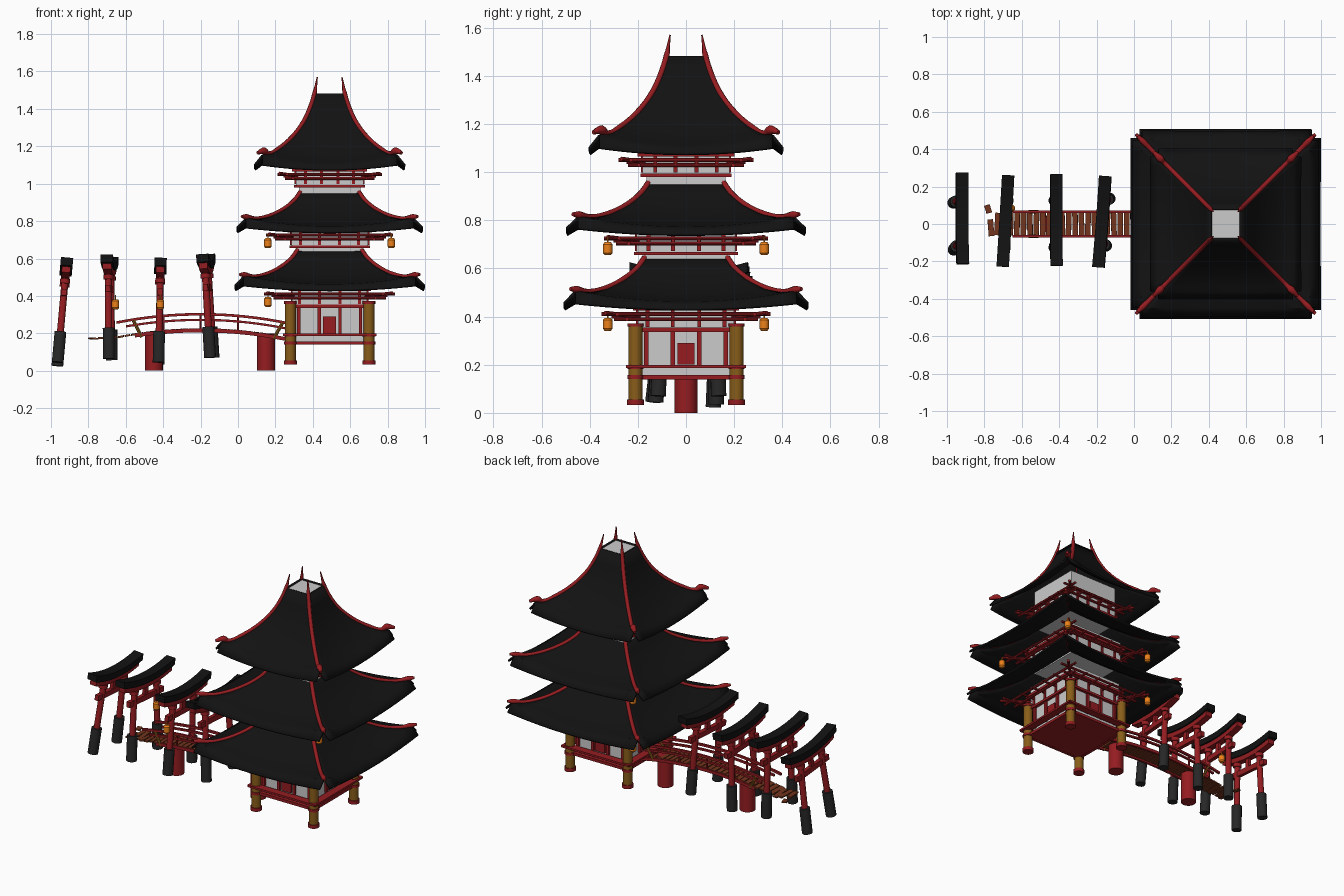
import bpy, bmesh, random
from math import pi
from mathutils import Matrix, Vector, Euler

if "Cube" in bpy.data.objects:
    bpy.data.objects.remove(bpy.data.objects["Cube"])

random.seed(4)
C = 0.49  # pagoda centre on x


def material(name, rgb):
    m = bpy.data.materials.new(name)
    m.diffuse_color = (*rgb, 1)
    m.use_nodes = True
    m.node_tree.nodes["Principled BSDF"].inputs["Base Color"].default_value = m.diffuse_color
    return m


RED = material("red_lacquer", (0.30, 0.012, 0.015))
BLACK = material("black_tile", (0.006, 0.006, 0.006))
DARK = material("dark_footing", (0.02, 0.02, 0.02))
WHITE = material("white_plaster", (0.62, 0.62, 0.62))
GOLD = material("golden_wood", (0.25, 0.11, 0.01))
PLANK = material("plank_wood", (0.17, 0.035, 0.012))
ORANGE = material("lantern_paper", (0.85, 0.22, 0.01))


def box(bm, c, size, rot=(0, 0, 0)):
    m = Matrix.Translation(c) @ Euler(rot).to_matrix().to_4x4() @ Matrix.Diagonal((*size, 1))
    bmesh.ops.create_cube(bm, size=1, matrix=m)


def rod(bm, p, q, r, n=12, r2=None):
    p, q = Vector(p), Vector(q)
    d = q - p
    m = Matrix.Translation((p + q) / 2) @ d.to_track_quat('Z', 'Y').to_matrix().to_4x4()
    bmesh.ops.create_cone(bm, cap_ends=True, segments=n, radius1=r, radius2=r if r2 is None else r2,
                          depth=d.length, matrix=m)


def sweep_box(bm, path, w, h, across):
    # rectangular bar through a list of points
    a = Vector(across) * w / 2
    up = Vector((0, 0, h / 2))
    rings = [[bm.verts.new(Vector(p) + o) for o in (a + up, -a + up, -a - up, a - up)] for p in path]
    for s, t in zip(rings, rings[1:]):
        for i in range(4):
            bm.faces.new((s[i], s[(i + 1) % 4], t[(i + 1) % 4], t[i]))
    bm.faces.new(rings[0])
    bm.faces.new(rings[-1])


def finish(bm, name, mat, matrix=None, smooth=True):
    bmesh.ops.recalc_face_normals(bm, faces=bm.faces)
    me = bpy.data.meshes.new(name)
    bm.to_mesh(me)
    bm.free()
    ob = bpy.data.objects.new(name, me)
    bpy.context.collection.objects.link(ob)
    me.materials.append(mat)
    if matrix:
        ob.matrix_world = matrix
    if smooth:
        bpy.ops.object.select_all(action='DESELECT')
        ob.select_set(True)
        bpy.context.view_layer.objects.active = ob
        bpy.ops.object.shade_smooth_by_angle(angle=0.6)
    return ob


def fourfold(bm):
    # copy the south side to all four sides
    src = bm.verts[:] + bm.edges[:] + bm.faces[:]
    for k in (1, 2, 3):
        new = bmesh.ops.duplicate(bm, geom=src)["geom"]
        bmesh.ops.rotate(bm, verts=[v for v in new if isinstance(v, bmesh.types.BMVert)],
                         matrix=Matrix.Rotation(k * pi / 2, 3, 'Z'))


AT = Matrix.Translation((C, 0, 0))


def lantern(name, c):
    bm = bmesh.new()
    x, y, z = c
    for a, b, r, s in ((-.027, -.018, .013, .02), (-.018, .018, .02, .02), (.018, .027, .02, .013)):
        rod(bm, (x, y, z + a), (x, y, z + b), r, 12, s)
    rod(bm, (x, y, z + .027), (x, y, z + .05), .004, 6)
    finish(bm, name, ORANGE)


# roofs: hip profile (distance, height), then the flared eave row
def roof(n, hip, eave, rib_ends):
    bm = bmesh.new()
    N = 16
    top, last = hip[0][0], hip[-1][0]
    rows = []
    for d, z in hip + [eave]:
        f = min(1, (d - top) / (last - top))
        half = min(d, last)
        sag = (0.045 if d <= last else 0.025) * f ** 1.5
        rows.append([bm.verts.new((half * t, -d, z - sag * (1 - t * t)))
                     for t in [2 * i / N - 1 for i in range(N + 1)]])
    for a, b in zip(rows, rows[1:]):
        for i in range(N):
            bm.faces.new((a[i], b[i], b[i + 1], a[i + 1]))
    fourfold(bm)
    ob = finish(bm, f"roof_{n}", BLACK, AT)
    s = ob.modifiers.new("thickness", 'SOLIDIFY')
    s.thickness = 0.012
    s.offset = 0
    # red hip ribs
    cu = bpy.data.curves.new(f"roof_ribs_{n}", 'CURVE')
    cu.dimensions = '3D'
    cu.bevel_depth = 1
    cu.bevel_resolution = 2
    cu.use_fill_caps = True
    cu.resolution_u = 4
    path = rib_ends[0] + [(d, z + .006, .012) for d, z in hip[:-1]] + rib_ends[1]
    for sx in (1, -1):
        for sy in (1, -1):
            sp = cu.splines.new('BEZIER')
            sp.bezier_points.add(len(path) - 1)
            for p, (d, z, r) in zip(sp.bezier_points, path):
                p.co = (sx * d, sy * d, z)
                p.radius = r
                p.handle_left_type = p.handle_right_type = 'AUTO'
    ob = bpy.data.objects.new(f"roof_ribs_{n}", cu)
    bpy.context.collection.objects.link(ob)
    ob.location.x = C
    cu.materials.append(RED)
    bpy.ops.object.select_all(action='DESELECT')
    ob.select_set(True)
    bpy.context.view_layer.objects.active = ob
    bpy.ops.object.convert(target='MESH')


low = [(.165, .65), (.20, .60), (.26, .55), (.34, .51), (.41, .497), (.46, .502)]
roof(1, low, (.505, .455), ([], [(.455, .512, .016), (.48, .515, .008)]))
roof(2, [(d - (.012 if d > .3 else .015), z + .31) for d, z in low], (.495, .765),
     ([], [(.445, .822, .016), (.47, .825, .008)]))
roof(3, [(.08, 1.48), (.105, 1.40), (.14, 1.325), (.20, 1.245), (.27, 1.185), (.33, 1.155), (.36, 1.15)],
     (.40, 1.10), ([(.066, 1.57, .003), (.074, 1.52, .007)], [(.35, 1.175, .02), (.385, 1.165, .009)]))

# white walls and roof cap
bm = bmesh.new()
for h, z0, z1 in ((.185, .15, .36), (.20, .35, .50), (.18, .60, .67), (.205, .665, .80),
                  (.165, .92, .99), (.18, .985, 1.20), (.079, 1.465, 1.474)):
    box(bm, (0, 0, (z0 + z1) / 2), (2 * h, 2 * h, z1 - z0))
finish(bm, "white_walls", WHITE, AT, False)

# red beams, eave brackets and studs for each storey
for n, (zb, wall, reach) in enumerate(((.445, .20, .35), (.76, .205, .34), (1.085, .18, .28)), 1):
    bm = bmesh.new()
    k = reach / .35
    box(bm, (0, -wall - .01, zb - .012), (2 * wall + .04, .022, .016))
    box(bm, (0, -wall, zb - .098), (2 * wall + .02, .016, .014))
    rod(bm, (-reach, -.285 * k, zb - .035), (reach, -.285 * k, zb - .035), .008, 8)
    rod(bm, (-.30 * k, -.245 * k, zb - .056), (.30 * k, -.245 * k, zb - .056), .008, 8)
    for x in (-.16, -.055, .055, .16):
        rod(bm, (x * k, -wall, zb - .045), (x * k, -.31 * k, zb - .045), .007, 8)
        box(bm, (x * k, -wall, zb - .05), (.016, .014, .075))
    rod(bm, (-.18 * k, -.18 * k, zb - .048), (-.335 * k, -.335 * k, zb - .03), .009, 8)
    fourfold(bm)
    finish(bm, f"eave_brackets_{n}", RED, AT)

# ground storey: floor, beams, doors, posts
bm = bmesh.new()
box(bm, (0, -.21, .148), (.42, .02, .018))
box(bm, (0, -.225, .192), (.49, .05, .012))
box(bm, (0, -.20, .343), (.42, .02, .014))
box(bm, (0, -.19, .245), (.07, .016, .09))
for x in (-.165, -.055, .055, .165):
    box(bm, (x, -.19, .27), (.018, .018, .15))
for a, b, r in ((.032, .055, .035), (.14, .157, .034), (.182, .199, .034), (.358, .372, .034)):
    rod(bm, (-.21, -.21, a), (-.21, -.21, b), r, 16)
fourfold(bm)
box(bm, (0, 0, .146), (.41, .41, .012))
finish(bm, "ground_floor_frame", RED, AT)
bm = bmesh.new()
rod(bm, (-.21, -.21, .035), (-.21, -.21, .365), .029, 16)
fourfold(bm)
finish(bm, "corner_columns", GOLD, AT)

# hanging lanterns of the pagoda
for sy in (-1, 1):
    lantern("low_lantern", (C - .33, sy * .325, .368))
    for sx in (-1, 1):
        lantern("high_lantern", (C + sx * .33, sy * .325, .682))


# arched bridge
def arc(x, z):
    return z - .22 * (x + .2) ** 2


bm = bmesh.new()
for y in (-.066, .066):
    for x0, x1, z, w in ((-.55, .28, .215, .02), (-.60, .25, .272, .012), (-.65, .27, .302, .014)):
        xs = [x0 + (x1 - x0) * i / 16 for i in range(17)]
        sweep_box(bm, [(x, y, arc(x, z)) for x in xs], .014, w, (0, 1, 0))
    for x in (-.4, -.2, 0):
        rod(bm, (x, y, arc(x, .21)), (x, y, arc(x, .30)), .006, 8)
finish(bm, "bridge_rails", RED)
bm = bmesh.new()
for y in (-.066, .066):
    rod(bm, (-.515, y, .18), (-.56, y, .27), .009, 8)
    rod(bm, (.19, y, .17), (.24, y, .26), .009, 8)
finish(bm, "bridge_end_posts", GOLD)
bm = bmesh.new()
for i in range(26):
    x = -.66 + i * .0345
    box(bm, (x, 0, max(arc(x, .222), .178)), (.029, .13 + random.uniform(-.01, .01), .01),
        (0, .44 * (x + .2), random.uniform(-.04, .04)))
box(bm, (-.695, .01, .175), (.03, .13, .009), (0, -.05, .1))
box(bm, (-.73, .0, .175), (.03, .12, .009), (0, -.03, -.06))
box(bm, (-.765, -.02, .172), (.03, .09, .009), (0, .05, .08))
box(bm, (-.78, .08, .172), (.03, .045, .009), (0, .1, .3))
finish(bm, "bridge_planks", PLANK, smooth=False)
bm = bmesh.new()
for x in (-.45, .15):
    rod(bm, (x, 0, 0), (x, 0, .20), .048, 20)
finish(bm, "bridge_piers", RED)

# leaning gates: base x, y, z, roll, tilt, yaw
GATES = ((-.965, -.012, .035, -.08, .09, 0), (-.683, 0, .06, -.03, -.01, -.06),
         (-.425, 0, .04, -.04, .02, 0), (-.14, .01, .07, 0, -.06, -.075))
for n, (x, y, z, roll, tilt, yaw) in enumerate(GATES, 1):
    M = Matrix.Translation((x, y, z)) @ Euler((roll, tilt, yaw)).to_matrix().to_4x4()
    red, feet, lid = bmesh.new(), bmesh.new(), bmesh.new()
    for s in (-1, 1):
        rod(red, (0, s * .122, .1), (0, s * .105, .46), .019, 14)
        rod(feet, (0, s * .126, 0), (0, s * .12, .165), .032, 14)
        rod(red, (0, s * .107, .425), (0, s * .106, .45), .027, 14)
    box(red, (0, 0, .375), (.026, .33, .035))
    box(red, (0, 0, .42), (.022, .03, .07))

    def bow(half, z0):
        return [(0, half * t / 6, z0 + .036 * (half * t / 6 / .245) ** 2) for t in range(-6, 7)]
    sweep_box(red, bow(.225, .463), .046, .034, (1, 0, 0))
    sweep_box(lid, bow(.245, .498), .066, .042, (1, 0, 0))
    finish(red, f"gate_frame_{n}", RED, M)
    finish(feet, f"gate_footings_{n}", DARK, M)
    finish(lid, f"gate_top_{n}", BLACK, M)
lantern("gate_lantern_a", (-.655, .085, .355))
lantern("gate_lantern_b", (-.415, -.15, .355))
